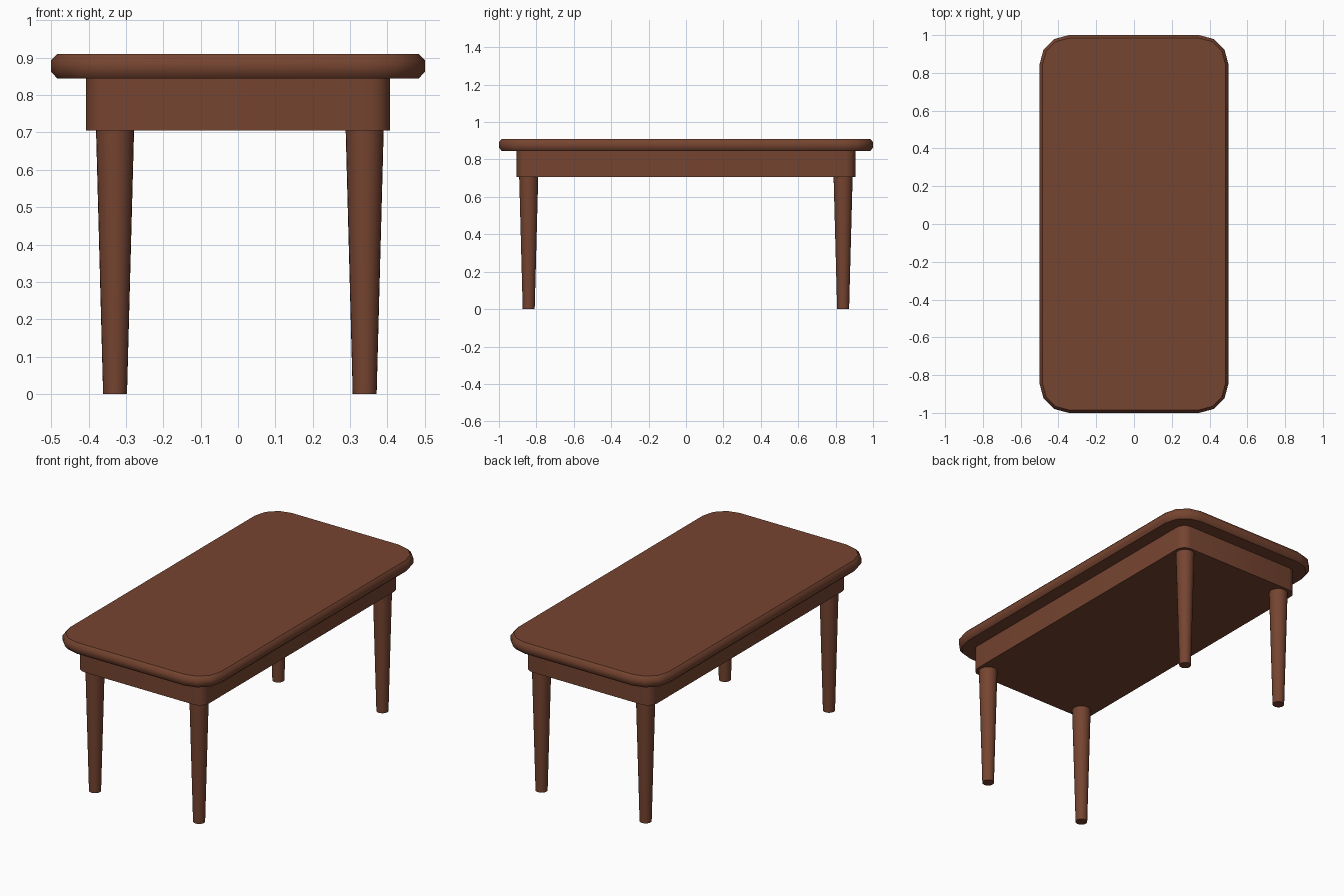
import bpy
import bmesh
from math import cos, sin, pi

cube = bpy.data.objects.get("Cube")
if cube:
    bpy.data.objects.remove(cube, do_unlink=True)

wood = bpy.data.materials.new("brown wood")
wood.use_nodes = True
color = (0.18, 0.058, 0.03, 1)
wood.diffuse_color = color
wood.node_tree.nodes["Principled BSDF"].inputs["Base Color"].default_value = color


def rounded_outline(half_x, half_y, radius, segments):
    """Counter-clockwise outline of a rectangle with rounded corners."""
    points = []
    for corner, (sx, sy) in enumerate([(1, 1), (-1, 1), (-1, -1), (1, -1)]):
        for i in range(segments + 1):
            a = (corner + i / segments) * pi / 2
            points.append((sx * (half_x - radius) + radius * cos(a),
                           sy * (half_y - radius) + radius * sin(a)))
    return points


def circle(radius, sides=24):
    return [(radius * cos(2 * pi * i / sides), radius * sin(2 * pi * i / sides))
            for i in range(sides)]


def loft(name, layers, location=(0, 0, 0)):
    """Join (height, outline) layers with smooth sides and flat end caps."""
    bm = bmesh.new()
    rings = [[bm.verts.new((x, y, z)) for x, y in outline] for z, outline in layers]
    count = len(rings[0])
    for low, high in zip(rings, rings[1:]):
        for i in range(count):
            j = (i + 1) % count
            bm.faces.new((low[i], low[j], high[j], high[i])).smooth = True
    bm.faces.new(rings[0][::-1])
    bm.faces.new(rings[-1])
    mesh = bpy.data.meshes.new(name)
    bm.to_mesh(mesh)
    bm.free()
    mesh.materials.append(wood)
    obj = bpy.data.objects.new(name, mesh)
    obj.location = location
    bpy.context.collection.objects.link(obj)
    return obj


# Tabletop with a chamfered rim
def top_outline(inset):
    return rounded_outline(0.5 - inset, 1.0 - inset, 0.155 - inset, 3)


loft("tabletop", [(0.845, top_outline(0.016)), (0.862, top_outline(0)),
                  (0.893, top_outline(0)), (0.91, top_outline(0.016))])

# Apron block under the top
apron = rounded_outline(0.407, 0.905, 0.055, 4)
loft("apron", [(0.705, apron), (0.845, apron)])

# Four tapered legs
for side, x in (("left", 0.339), ("right", -0.329)):
    for end, y in (("front", -0.841), ("back", 0.84)):
        loft(f"{end}_{side}_leg", [(0, circle(0.032)), (0.71, circle(0.051))], (x, y, 0))
